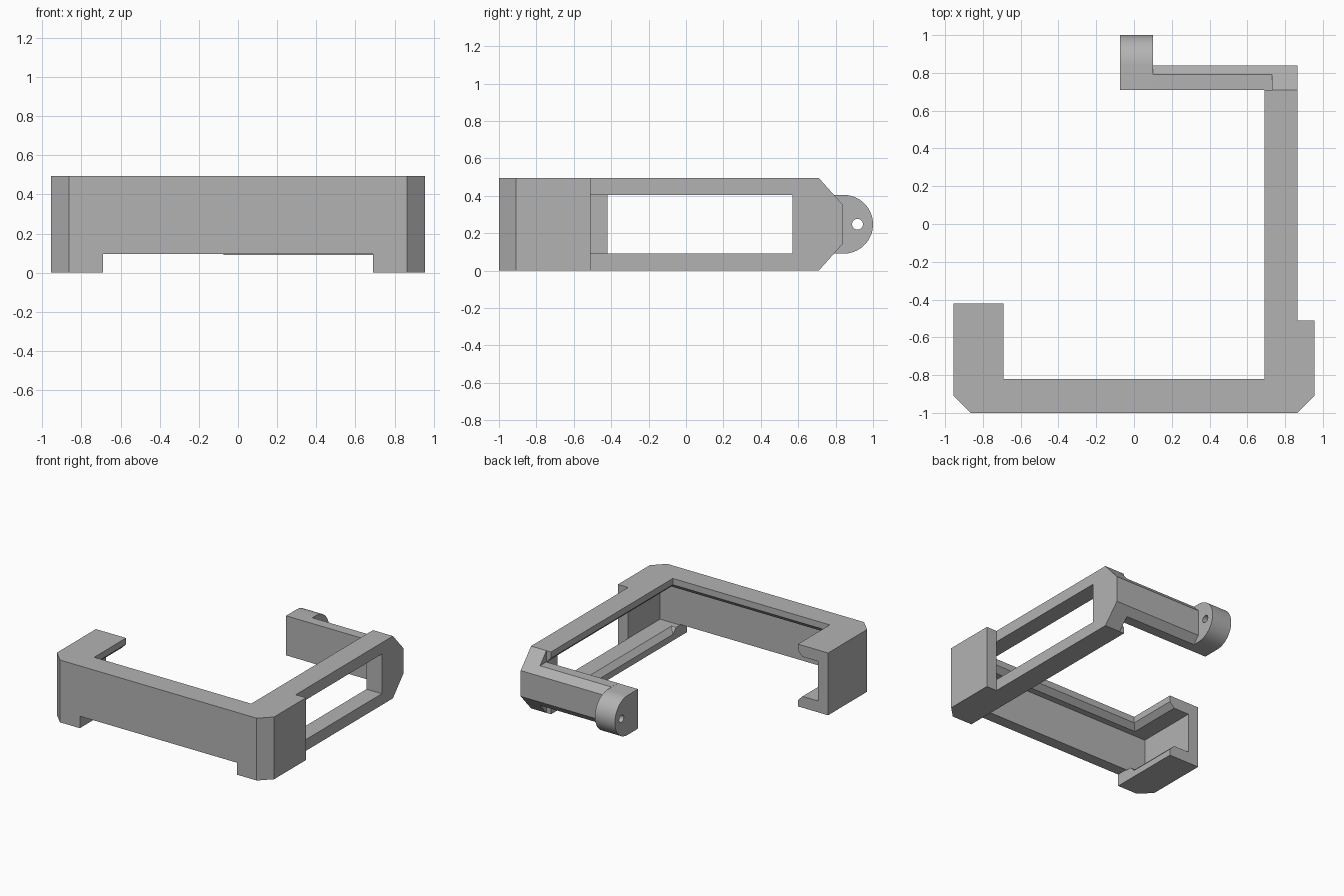
import bpy, bmesh, math
from mathutils import Vector

cube = bpy.data.objects.get("Cube")
if cube:
    bpy.data.objects.remove(cube, do_unlink=True)

grey = bpy.data.materials.new("mid grey")
grey.use_nodes = True
grey.diffuse_color = (0.45, 0.45, 0.45, 1)
grey.node_tree.nodes["Principled BSDF"].inputs["Base Color"].default_value = grey.diffuse_color

H = 0.495          # full height
T = 0.09           # wall and flange thickness
LIP = 0.04         # bevel under the flange edges
INNER = 0.69       # inner edge of the flanges
WALL = 0.865       # inner face of the side walls
OUT = 0.955        # outer face of the side walls
BACK = 0.71        # where the rear bar begins
MID = H / 2


def loft(name, rings):
    """Closed solid through a list of matching point rings."""
    bm = bmesh.new()
    loops = [[bm.verts.new(p) for p in ring] for ring in rings]
    for a, b in zip(loops, loops[1:]):
        for i in range(len(a)):
            j = (i + 1) % len(a)
            bm.faces.new((a[i], a[j], b[j], b[i]))
    bm.faces.new(loops[0][::-1])
    bm.faces.new(loops[-1])
    bmesh.ops.recalc_face_normals(bm, faces=bm.faces)
    mesh = bpy.data.meshes.new(name)
    bm.to_mesh(mesh)
    bm.free()
    mesh.materials.append(grey)
    obj = bpy.data.objects.new(name, mesh)
    bpy.context.collection.objects.link(obj)
    return obj


def plan_prism(name, pts, z0, z1):
    return loft(name, [[(x, y, z) for x, y in pts] for z in (z0, z1)])


def side_prism(name, pts, x0, x1):
    return loft(name, [[(x, y, z) for y, z in pts] for x in (x0, x1)])


def rect(x0, x1, y0, y1):
    return [(x0, y0), (x1, y0), (x1, y1), (x0, y1)]


def cut(obj, cutter):
    cutter.hide_render = True
    mod = obj.modifiers.new("cut", "BOOLEAN")
    mod.operation, mod.solver, mod.object = "DIFFERENCE", "EXACT", cutter
    bpy.context.view_layer.objects.active = obj
    bpy.ops.object.modifier_apply(modifier=mod.name)
    bpy.data.objects.remove(cutter, do_unlink=True)


# Main frame: front wall, short clip on one side, long arm on the other
frame = plan_prism("frame", [
    (-OUT, -0.42), (-OUT, -0.91), (-WALL, -1), (WALL, -1), (OUT, -0.91),
    (OUT, -0.51), (WALL, -0.51), (WALL, BACK), (INNER, BACK),
    (INNER, -0.82), (-INNER, -0.82), (-INNER, -0.42)], 0, H)

# Channel between the flanges, opening into the window of the long arm
cut(frame, plan_prism("channel_cutter", [
    (-WALL, -0.91), (WALL, -0.91), (WALL, -0.51), (1.2, -0.51),
    (1.2, 0.57), (-WALL, 0.57)], T, H - T))

# Bevels under the flange edges
levels = [(T - LIP, 0), (T, LIP), (H - T, LIP), (H - T + LIP, 0)]
cut(frame, loft("lip_cutter", [
    [(x, y, z) for x, y in rect(-INNER - e, INNER + e, -0.82 - e, 1)]
    for z, e in levels]))

# Gap between the two front feet
cut(frame, plan_prism("foot_gap_cutter", rect(-INNER, INNER, -1.2, 0), -0.1, T + 0.005))

# Tapered rear corner and the rear bar that continues its slope
END, TIP = 0.84, 0.35
corner = [(BACK, H), (END, TIP), (END, H - TIP), (BACK, 0)]
side_prism("rear_corner", corner, INNER + LIP, WALL)
slope_y = BACK + (END - BACK) * T / (H - TIP)
bar = [(BACK, H - T), (slope_y, H - T), (END, TIP),
       (END, H - TIP), (slope_y, T), (BACK, T)]
side_prism("rear_bar", bar, 0.1, INNER + LIP)

# Rounded hinge end with a pin hole
R = 0.157
arc = [(1 - R + R * math.cos(a), MID + R * math.sin(a))
       for a in (math.pi * (i / 32 - 0.5) for i in range(33))]
hinge = side_prism("hinge_end", [(BACK, MID - R)] + arc + [(BACK, MID + R)], -0.075, 0.1)
hole = [(0.917 + 0.029 * math.cos(a), MID + 0.029 * math.sin(a))
        for a in (math.tau * i / 24 for i in range(24))]
cut(hinge, side_prism("pin_hole_cutter", hole, -0.3, 0.3))

bpy.ops.object.select_all(action="DESELECT")
hinge.select_set(True)
bpy.context.view_layer.objects.active = hinge
bpy.ops.object.shade_smooth_by_angle(angle=math.radians(30))
